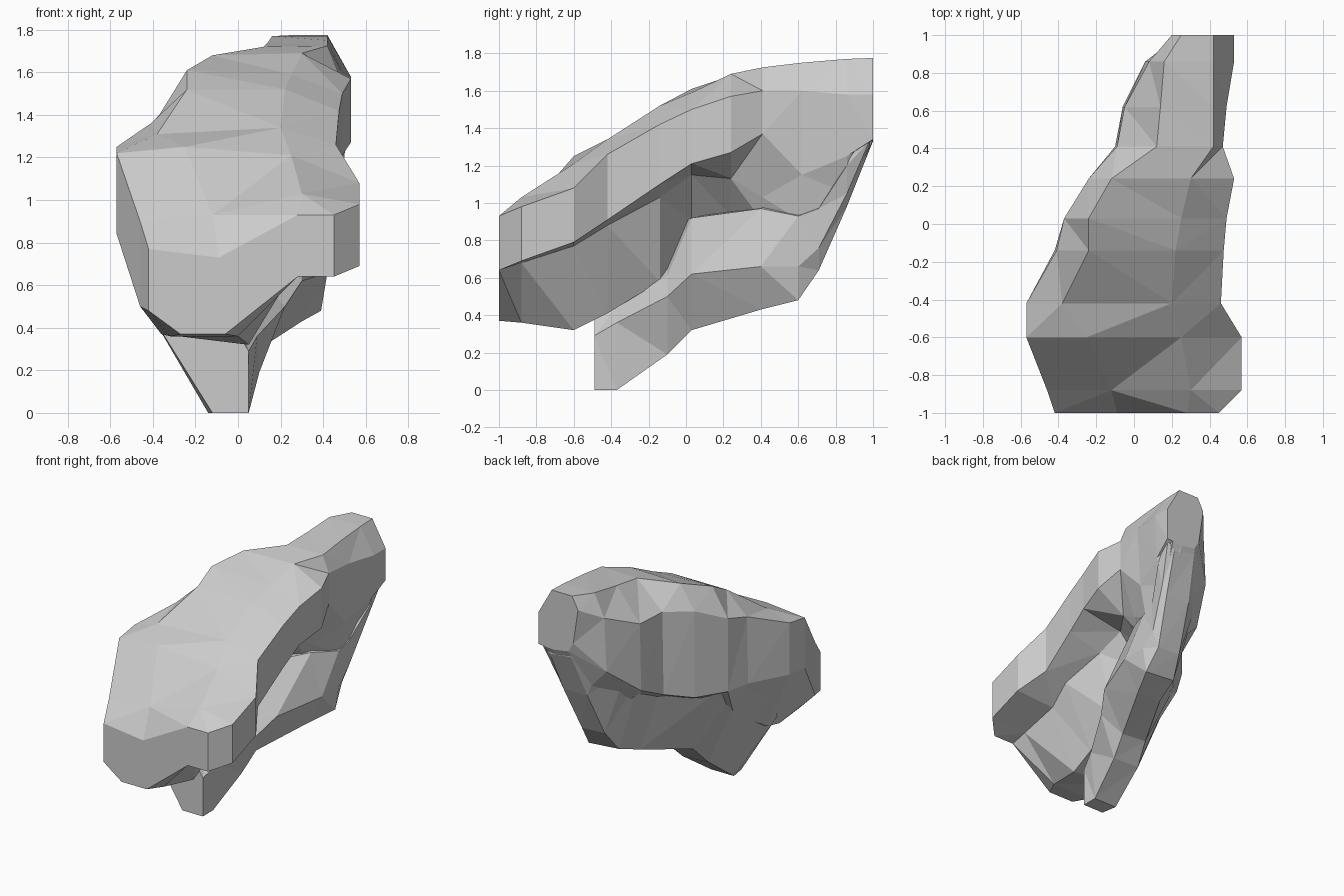
import bpy, bmesh


def loft(name, sections):
    """Skin (y, [(x, z), ...]) cross-sections into a closed faceted solid."""
    bm = bmesh.new()
    rings = [[bm.verts.new((x, y, z)) for x, z in pts] for y, pts in sections]
    n = len(rings[0])
    for r, s in zip(rings, rings[1:]):
        for i in range(n):
            j = (i + 1) % n
            bm.faces.new((r[i], r[j], s[j], s[i]))
    bm.faces.new(rings[0])
    bm.faces.new(rings[-1])
    bmesh.ops.triangulate(bm, faces=bm.faces[:])
    bmesh.ops.recalc_face_normals(bm, faces=bm.faces[:])
    mesh = bpy.data.meshes.new(name)
    bm.to_mesh(mesh)
    bm.free()
    ob = bpy.data.objects.new(name, mesh)
    bpy.context.collection.objects.link(ob)
    return ob


# Broad overhanging front of the boulder (left side, over the top, right side, underside)
front = [
    (-1.0, [(-.42, .48), (-.42, .77), (-.09, .73), (.28, .93), (.45, .93),
            (.45, .64), (.28, .64), (-.06, .37), (-.27, .37)]),
    (-.88, [(-.46, .5), (-.46, .9), (-.12, .93), (.3, 1.03), (.57, .98),
            (.57, .69), (.27, .68), (0, .36), (-.32, .36)]),
    (-.60, [(-.57, .84), (-.57, 1.22), (-.25, 1.25), (.25, 1.21), (.57, 1.08),
            (.57, .79), (.25, .77), (.05, .32), (-.36, .37)]),
    (-.42, [(-.57, .86), (-.57, 1.25), (-.38, 1.31), (.2, 1.34), (.46, 1.26),
            (.46, .91), (.28, .88), (.05, .41), (-.38, .42)]),
    (-.14, [(-.42, .86), (-.41, 1.36), (-.24, 1.52), (.22, 1.52), (.475, 1.42),
            (.475, 1.1), (.2, 1.03), (.08, .58), (-.3, .6)]),
    (.03, [(-.37, .85), (-.37, 1.4), (-.24, 1.61), (.25, 1.59), (.49, 1.5),
           (.49, 1.21), (.15, 1.15), (-.06, .91), (-.2, .75)]),
]

# Narrowing rear part rising to the high tip
rear = [
    (.24, [(-.24, .85), (-.24, 1.5), (-.12, 1.68), (.3, 1.69), (.53, 1.57),
           (.53, 1.27), (.3, 1.13), (.1, .93), (-.05, .8)]),
    (.41, [(-.1, .9), (-.09, 1.52), (.12, 1.72), (.42, 1.725), (.47, 1.6),
           (.47, 1.37), (.34, 1.03), (.28, .9), (.1, .8)]),
    (.62, [(-.06, 1.0), (-.05, 1.5), (.14, 1.74), (.42, 1.75), (.49, 1.6),
           (.46, 1.15), (.41, .9), (.38, .75), (.2, .75)]),
    (.86, [(.06, 1.2), (.08, 1.6), (.16, 1.77), (.42, 1.77), (.53, 1.58),
           (.51, 1.25), (.44, 1.05), (.36, 1.0), (.2, 1.05)]),
    (1.0, [(.24, 1.42), (.2, 1.68), (.25, 1.775), (.42, 1.775), (.53, 1.58),
           (.53, 1.34), (.48, 1.335), (.4, 1.33), (.28, 1.35)]),
]
boulder = loft("boulder", front + rear)

# Lower ridge running from the foot back and up into the rear, leaving a hollow on the right
ridge = loft("lower_ridge", [
    (-.49, [(-.12, 0), (.05, 0), (.05, .29), (-.05, .45), (-.42, .48)]),
    (-.37, [(-.14, 0), (.05, 0), (.09, .36), (.0, .45), (-.45, .65)]),
    (-.10, [(-.12, .2), (.1, .19), (.22, .5), (.12, .61), (-.4, .87)]),
    (.03, [(-.08, .34), (.13, .32), (.3, .62), (.02, .92), (-.36, .9)]),
    (.40, [(.1, .43), (.3, .43), (.42, .66), (.33, .97), (-.09, 1.0)]),
    (.60, [(.14, .5), (.39, .48), (.42, .66), (.42, .93), (-.05, 1.12)]),
    (.71, [(.18, .65), (.37, .64), (.42, .76), (.43, .97), (-.01, 1.2)]),
    (.86, [(.22, .98), (.42, .98), (.46, 1.05), (.5, 1.2), (.09, 1.3)]),
    (.98, [(.27, 1.3), (.45, 1.28), (.51, 1.33), (.5, 1.5), (.25, 1.5)]),
])

# Weld both into one solid
union = boulder.modifiers.new("union", 'BOOLEAN')
union.operation = 'UNION'
union.solver = 'EXACT'
union.use_self = True
union.object = ridge
bpy.context.view_layer.update()
merged = bpy.data.meshes.new_from_object(
    boulder.evaluated_get(bpy.context.evaluated_depsgraph_get()))
boulder.modifiers.clear()
boulder.data = merged
bpy.data.objects.remove(ridge)
